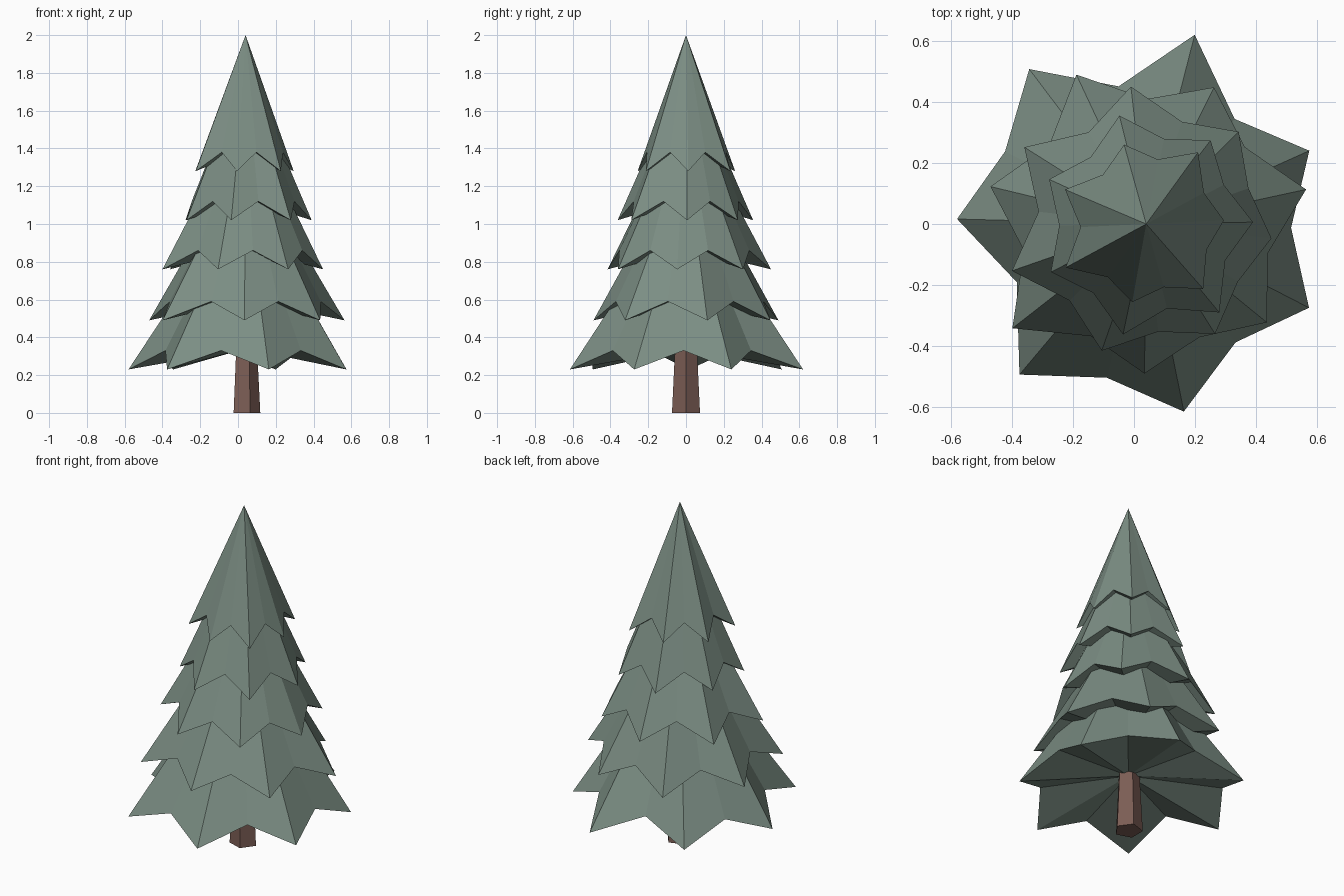
import bpy, bmesh
from math import sin, cos, radians

if "Cube" in bpy.data.objects:
    bpy.data.objects.remove(bpy.data.objects["Cube"])

CX = 0.04          # trunk axis is slightly right of the centre
POINTS = 7         # branch tips per tier


def material(name, rgb):
    m = bpy.data.materials.new(name)
    m.diffuse_color = (*rgb, 1)
    m.use_nodes = True
    m.node_tree.nodes["Principled BSDF"].inputs["Base Color"].default_value = m.diffuse_color
    return m


def finish(name, bm, mat):
    bmesh.ops.recalc_face_normals(bm, faces=bm.faces)
    me = bpy.data.meshes.new(name)
    bm.to_mesh(me)
    bm.free()
    me.materials.append(mat)
    ob = bpy.data.objects.new(name, me)
    bpy.context.collection.objects.link(ob)


def polar(bm, r, deg, z):
    a = radians(deg)
    return bm.verts.new((CX + r * cos(a), r * sin(a), z))


def foliage_tier(name, z_tip, z_apex, start, tips, notches, mat):
    """Star-shaped cone: drooping tips alternate with raised notches."""
    bm = bmesh.new()
    step = 360 / POINTS
    rim = []
    for i in range(POINTS):
        rim.append(polar(bm, tips[i], start + i * step, z_tip))
        rim.append(polar(bm, notches[i], start + (i + 0.5) * step, z_tip + 0.10))
    apex = bm.verts.new((CX, 0, z_apex))
    under = bm.verts.new((CX, 0, z_tip + 0.11))
    for a, b in zip(rim, rim[1:] + rim[:1]):
        bm.faces.new((a, b, apex))
        bm.faces.new((b, a, under))
    finish(name, bm, mat)


needles = material("needles", (0.20, 0.27, 0.23))
bark = material("bark", (0.20, 0.11, 0.09))

# Five foliage tiers: tip height, apex height, first angle, tip radii, notch radii
tiers = [
    (0.23, 1.17, 24.2, (.586, .64, .636, .62, .645, .627, .60),
     (.45, .46, .52, .465, .52, .486, .475)),
    (0.49, 1.38, 12.2, (.536, .50, .54, .525, .556, .49, .51), (.41,) * 7),
    (0.76, 1.61, -6.5, (.413, .428, .453, .472, .466, .44, .425), (.355,) * 7),
    (1.02, 1.84, 1.0, (.35, .346, .366, .35, .35, .37, .376), (.285,) * 7),
    (1.28, 2.00, 2.7, (.255, .29, .27, .289, .30, .26, .283), (.215,) * 7),
]
for n, t in enumerate(tiers, 1):
    foliage_tier(f"foliage_tier_{n}", *t, needles)

# Tapered five-sided trunk
bm = bmesh.new()
low = [polar(bm, 0.078, 72 * i, 0) for i in range(5)]
high = [polar(bm, 0.058, 72 * i, 0.40) for i in range(5)]
bm.faces.new(low)
bm.faces.new(high)
for i in range(5):
    j = (i + 1) % 5
    bm.faces.new((low[i], low[j], high[j], high[i]))
finish("trunk", bm, bark)
